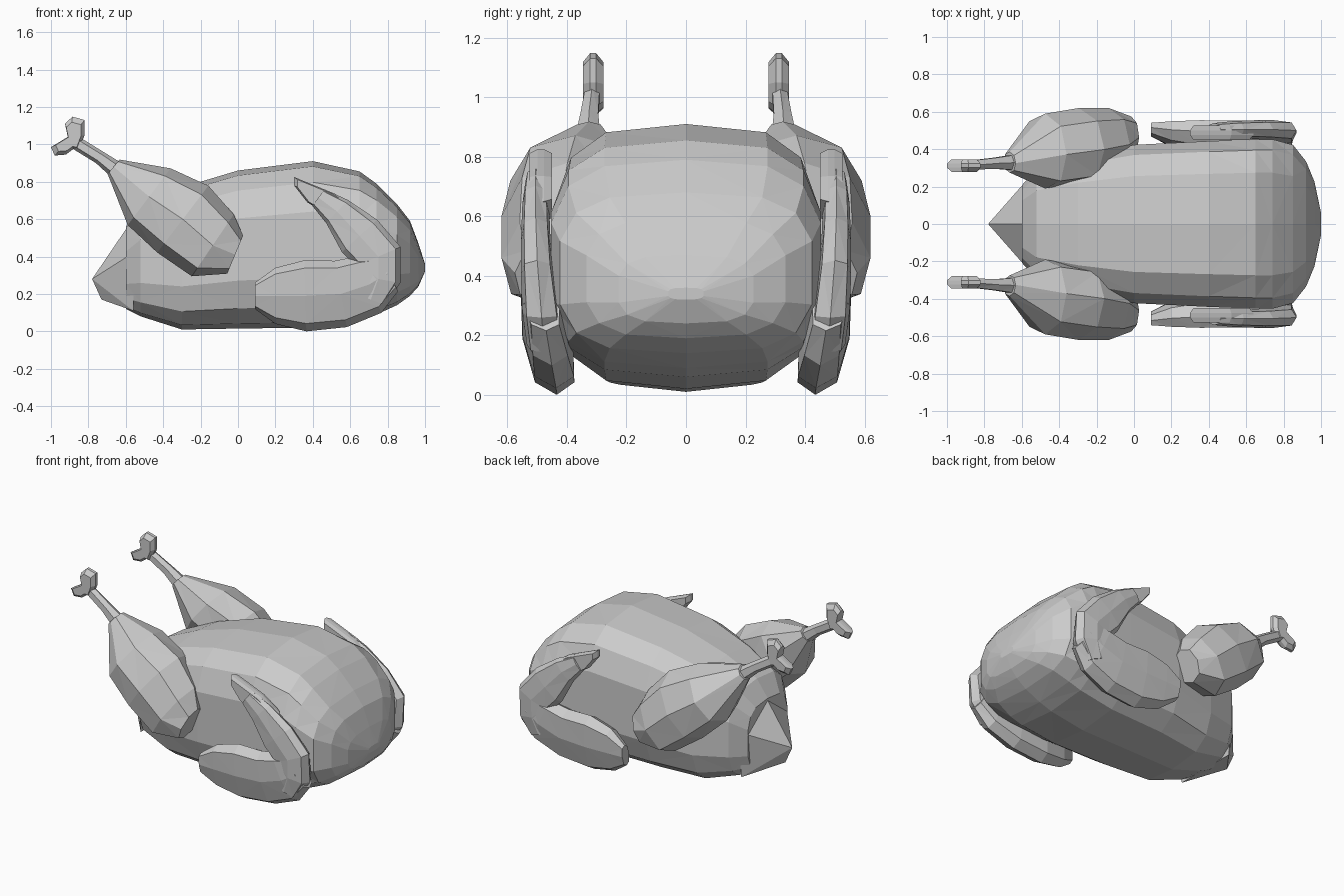
import bpy, bmesh, math
from mathutils import Vector

cube = bpy.data.objects.get("Cube")
if cube:
    bpy.data.objects.remove(cube, do_unlink=True)

grey = bpy.data.materials.new("plain_grey")
grey.use_nodes = True
colour = (0.6, 0.6, 0.6, 1)
grey.diffuse_color = colour
grey.node_tree.nodes["Principled BSDF"].inputs["Base Color"].default_value = colour


def finish(bm, name):
    bmesh.ops.recalc_face_normals(bm, faces=bm.faces)
    mesh = bpy.data.meshes.new(name)
    bm.to_mesh(mesh)
    bm.free()
    mesh.materials.append(grey)
    ob = bpy.data.objects.new(name, mesh)
    bpy.context.collection.objects.link(ob)
    return ob


def skin(rings, name):
    """Join equal rings of points into a closed, flat-faced form."""
    bm = bmesh.new()
    loops = [[bm.verts.new(p) for p in ring] for ring in rings]
    n = len(loops[0])
    for a, b in zip(loops, loops[1:]):
        for i in range(n):
            j = (i + 1) % n
            bm.faces.new((a[i], a[j], b[j], b[i]))
    bm.faces.new(loops[0])
    bm.faces.new(loops[-1])
    bmesh.ops.triangulate(bm, faces=[f for f in bm.faces if len(f.verts) == 4],
                          quad_method='SHORT_EDGE')
    return finish(bm, name)


def oval(sides, power):
    """Unit oval as (cos, sin) pairs; a lower power is boxier."""
    pairs = []
    for i in range(sides):
        a = math.tau * i / sides
        pairs.append([math.copysign(abs(v) ** power, v)
                      for v in (math.cos(a), math.sin(a))])
    return pairs


def limb(name, path, side, lean=0.0, sides=8, power=0.9):
    """Loft ovals along a path of (x, z, radius, y, y radius)."""
    rings = []
    for k, (x, z, r, y, ry) in enumerate(path):
        a, b = path[max(k - 1, 0)], path[min(k + 1, len(path) - 1)]
        t = Vector((b[0] - a[0], b[1] - a[1])).normalized()
        rings.append([(x - t.y * r * c, side * (y + ry * s + lean * t.x * r * c),
                       z + t.x * r * c) for c, s in oval(sides, power)])
    return skin(rings, name)


def slab(name, outline, side, y, half, rim):
    """Thin plate from an x-z outline with its rims drawn in."""
    cx = sum(p[0] for p in outline) / len(outline)
    cz = sum(p[1] for p in outline) / len(outline)
    rings = []
    for off, s in ((-half, rim), (-half * 0.3, 1), (half * 0.3, 1), (half, rim)):
        rings.append([(cx + (x - cx) * s, side * (y + off), cz + (z - cz) * s)
                      for x, z in outline])
    return skin(rings, name)


# Body: rounded-box sections (x, bottom, top, half width)
stations = [(-0.60, 0.12, 0.56, 0.21), (-0.52, 0.08, 0.67, 0.30),
            (-0.30, 0.01, 0.77, 0.37), (0.00, 0.015, 0.86, 0.43),
            (0.40, 0.02, 0.91, 0.45), (0.65, 0.06, 0.855, 0.46),
            (0.74, 0.09, 0.79, 0.46), (0.85, 0.14, 0.68, 0.43),
            (0.92, 0.19, 0.59, 0.34), (0.965, 0.24, 0.47, 0.23),
            (1.00, 0.32, 0.36, 0.06)]
skin([[(x, w * s, (low + high) / 2 + (high - low) / 2 * c)
       for c, s in oval(14, 0.62)] for x, low, high, w in stations], "body")

# Tail: a pointed wedge blending into the rear of the body
bm = bmesh.new()
for p in [(-0.78, 0, 0.28), (-0.73, 0, 0.17), (-0.63, 0, 0.41), (-0.59, 0, 0.56)]:
    bm.verts.new(p)
for s in (-1, 1):
    for p in [(-0.655, 0.11, 0.24), (-0.56, 0.25, 0.42), (-0.56, 0.22, 0.11)]:
        bm.verts.new((p[0], s * p[1], p[2]))
bmesh.ops.convex_hull(bm, input=bm.verts[:])
finish(bm, "tail")

thigh = [(-0.665, 0.88, 0.05, 0.33, 0.055), (-0.475, 0.72, 0.19, 0.39, 0.20),
         (-0.295, 0.60, 0.225, 0.42, 0.20), (-0.135, 0.46, 0.20, 0.445, 0.175),
         (-0.015, 0.41, 0.11, 0.475, 0.10)]
shank = [(-0.62, 0.84, 0.05, 0.33, 0.05), (-0.74, 0.93, 0.036, 0.325, 0.034),
         (-0.87, 1.01, 0.036, 0.315, 0.028)]
knuckle = [(-0.85, 0.97), (-0.88, 0.975), (-0.92, 0.945), (-0.98, 0.94),
           (-1.0, 0.985), (-0.91, 1.04), (-0.925, 1.11), (-0.885, 1.148),
           (-0.82, 1.13), (-0.82, 1.05)]
lower_wing = [(0.09, 0.19, 0.07, 0.505, 0.035), (0.20, 0.19, 0.15, 0.48, 0.065),
              (0.36, 0.19, 0.19, 0.465, 0.085), (0.55, 0.20, 0.18, 0.465, 0.085),
              (0.70, 0.25, 0.165, 0.475, 0.075), (0.80, 0.31, 0.11, 0.485, 0.06)]
upper_wing = [(0.71, 0.17, 0.08, 0.475, 0.06), (0.75, 0.28, 0.12, 0.485, 0.065),
              (0.75, 0.40, 0.13, 0.50, 0.055), (0.65, 0.51, 0.128, 0.505, 0.05),
              (0.53, 0.64, 0.085, 0.505, 0.045), (0.43, 0.715, 0.055, 0.505, 0.035)]
wing_tip = [(0.30, 0.78), (0.30, 0.825), (0.52, 0.735), (0.64, 0.65),
            (0.55, 0.58), (0.37, 0.69)]

# Legs and wings on both sides
for side, place in ((-1, "front"), (1, "rear")):
    limb(place + "_thigh", thigh, side, lean=-0.12)
    limb(place + "_shank", shank, side, sides=6)
    slab(place + "_knuckle", knuckle, side, 0.312, 0.034, 0.75)
    limb(place + "_lower_wing", lower_wing, side, lean=0.16, power=0.72)
    limb(place + "_upper_wing", upper_wing, side, power=0.72)
    slab(place + "_wing_tip", wing_tip, side, 0.488, 0.038, 0.88)
